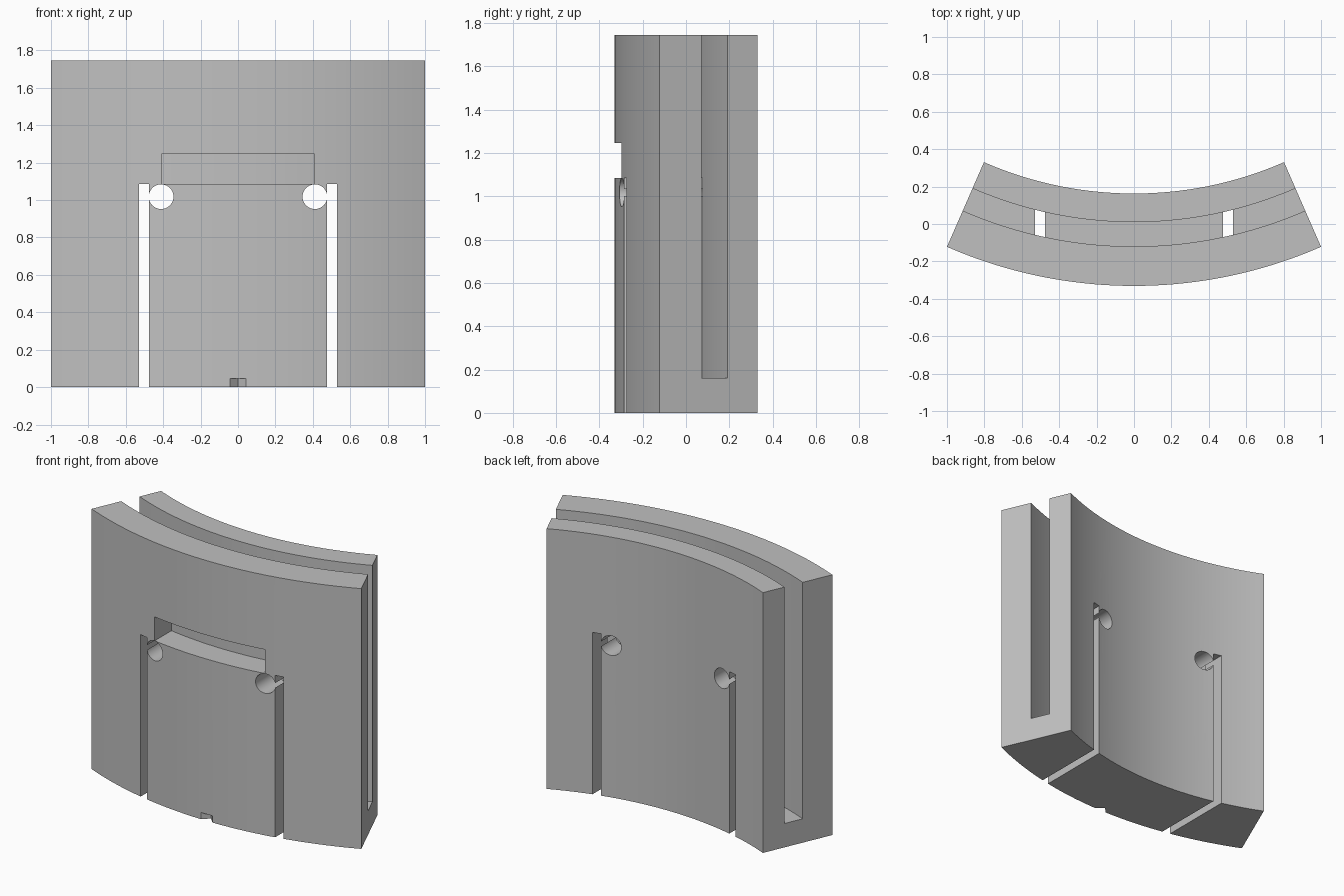
import bpy, bmesh, math
from mathutils import Matrix, Vector

cube = bpy.data.objects.get("Cube")
if cube:
    bpy.data.objects.remove(cube, do_unlink=True)

OUTER, INNER = 2.497, 2.003            # radii of the curved block
GROOVE_OUT, GROOVE_IN = 2.286, 2.156   # radii of the top groove
CENTRE_Y = 2.166
HALF_ANGLE = math.asin(1 / OUTER)
HEIGHT, GROOVE_FLOOR = 1.745, 0.16
SLOT_TOP = 1.085

grey = bpy.data.materials.new("plain grey")
grey.use_nodes = True
colour = (0.53, 0.53, 0.53, 1)
grey.diffuse_color = colour
grey.node_tree.nodes["Principled BSDF"].inputs["Base Color"].default_value = colour


def make_object(name, bm):
    bmesh.ops.recalc_face_normals(bm, faces=bm.faces)
    mesh = bpy.data.meshes.new(name)
    bm.to_mesh(mesh)
    bm.free()
    mesh.materials.append(grey)
    obj = bpy.data.objects.new(name, mesh)
    bpy.context.collection.objects.link(obj)
    return obj


def prism(name, plan, z0, z1):
    """Extrude a plan outline upwards."""
    bm = bmesh.new()
    face = bm.faces.new([bm.verts.new((x, y, z0)) for x, y in plan])
    top = bmesh.ops.extrude_face_region(bm, geom=[face])["geom"]
    bmesh.ops.translate(bm, vec=(0, 0, z1 - z0),
                        verts=[v for v in top if isinstance(v, bmesh.types.BMVert)])
    return make_object(name, bm)


# Curved block: U-shaped section swept along an arc
section = [(OUTER, 0), (OUTER, HEIGHT), (GROOVE_OUT, HEIGHT), (GROOVE_OUT, GROOVE_FLOOR),
           (GROOVE_IN, GROOVE_FLOOR), (GROOVE_IN, HEIGHT), (INNER, HEIGHT), (INNER, 0)]
bm = bmesh.new()
start = Matrix.Rotation(-HALF_ANGLE, 3, 'Z')
centre = Vector((0, CENTRE_Y, 0))
first = bm.faces.new([bm.verts.new(start @ Vector((0, -r, z)) + centre) for r, z in section])
spun = bmesh.ops.spin(bm, geom=[first] + first.edges[:] + first.verts[:], cent=centre,
                      axis=(0, 0, 1), angle=2 * HALF_ANGLE, steps=48)
if not first.is_valid or any(e.is_boundary for e in bm.edges):
    bmesh.ops.holes_fill(bm, edges=[e for e in bm.edges if e.is_boundary], sides=0)
block = make_object("curved_block", bm)

cutters = []
for side, label in ((1, "left"), (-1, "right")):
    # Slots beside the flexible tab
    a, b = side * 0.475, side * 0.53
    cutters.append(prism(label + "_slot_cutter", [(a, -1), (b, -1), (b, 1), (a, 1)],
                         -0.1, SLOT_TOP))
    # Round relief holes at the slot tops
    bm = bmesh.new()
    place = Matrix.Translation((side * 0.411, 0, 1.018)) @ Matrix.Rotation(math.pi / 2, 4, 'X')
    bmesh.ops.create_cone(bm, cap_ends=True, segments=48, radius1=0.066, radius2=0.066,
                          depth=2, matrix=place)
    cutters.append(make_object(label + "_hole_cutter", bm))

# Recess above the tab, with a curved back wall
half, back = 0.41, OUTER - 0.175
xs = [half - 2 * half * i / 20 for i in range(21)]
plan = [(-half, -0.6), (half, -0.6)]
plan += [(x, CENTRE_Y - math.sqrt(back ** 2 - x ** 2)) for x in xs]
cutters.append(prism("recess_cutter", plan, SLOT_TOP, 1.245))

# Small V notch at the foot of the tab
front = CENTRE_Y - OUTER
cutters.append(prism("notch_cutter", [(-0.043, front - 0.1), (0.043, front - 0.1),
                                      (0.043, front), (0, front + 0.043), (-0.043, front)],
                     -0.1, 0.045))

# Cut the block and apply
bpy.ops.object.select_all(action='DESELECT')
bpy.context.view_layer.objects.active = block
block.select_set(True)
for cutter in cutters:
    cutter.hide_render = True
    mod = block.modifiers.new(cutter.name, 'BOOLEAN')
    mod.operation = 'DIFFERENCE'
    mod.solver = 'EXACT'
    mod.object = cutter
    bpy.ops.object.modifier_apply(modifier=mod.name)
for cutter in cutters:
    bpy.data.objects.remove(cutter, do_unlink=True)

bpy.ops.object.shade_smooth_by_angle(angle=math.radians(30))
